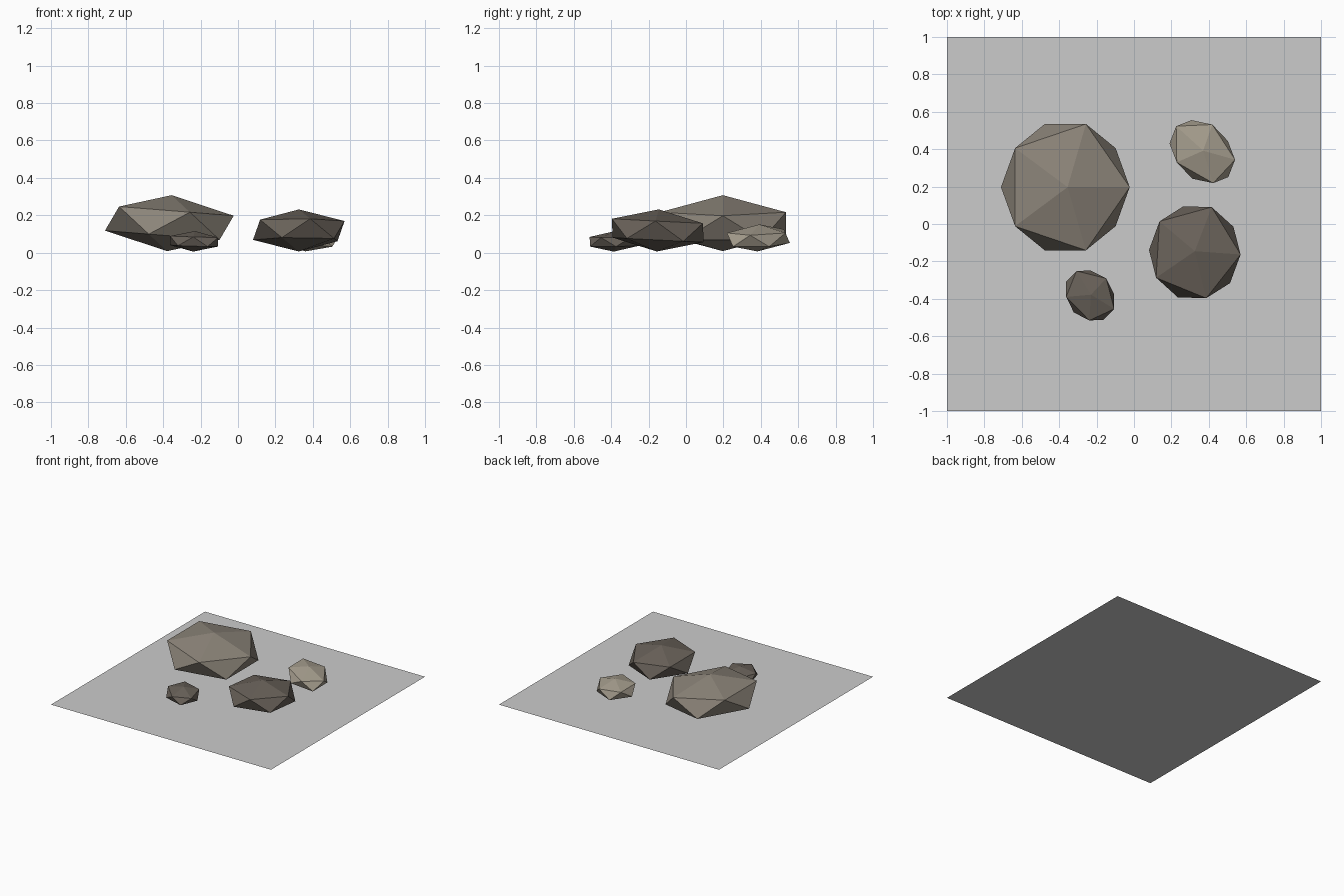
import bpy
from mathutils import Matrix

if "Cube" in bpy.data.objects:
    bpy.data.objects.remove(bpy.data.objects["Cube"])


def material(name, rgb):
    m = bpy.data.materials.new(name)
    m.diffuse_color = (*rgb, 1)
    m.use_nodes = True
    m.node_tree.nodes["Principled BSDF"].inputs["Base Color"].default_value = m.diffuse_color
    return m


# Each stone is a low icosahedron, squashed, skewed and tilted by a 3x3 shape matrix
def rock(name, centre, shape, mat):
    bpy.ops.mesh.primitive_ico_sphere_add(subdivisions=1, radius=1)
    ob = bpy.context.object
    ob.name = name
    ob.data.transform(Matrix(shape).to_4x4())
    ob.location = centre
    ob.data.materials.append(mat)


def tilted(scale, rx=0, ry=0, rz=0):
    rot = Matrix.Rotation(rz, 3, 'Z') @ Matrix.Rotation(ry, 3, 'Y') @ Matrix.Rotation(rx, 3, 'X')
    return rot @ Matrix.Diagonal(scale)


# Flat ground slab
bpy.ops.mesh.primitive_plane_add(size=2)
bpy.context.object.name = "ground_sheet"

mid = material("stone_mid", (0.26, 0.23, 0.19))
dark = material("stone_dark", (0.14, 0.12, 0.10))
light = material("stone_light", (0.38, 0.34, 0.27))

# Four scattered stones
rock("large_rock", (-0.367, 0.197, 0.158), tilted((0.38, 0.397, 0.15), ry=0.08), mid)
rock("medium_rock", (0.325, -0.151, 0.119), tilted((0.274, 0.287, 0.1125), rx=-0.05, rz=-0.06), dark)
rock("small_rock", (0.365, 0.387, 0.079),
     ((0.1935, -0.003, 0.005), (-0.051, 0.184, 0.005), (-0.02, 0.0, 0.072)), light)
rock("pebble", (-0.235, -0.382, 0.061),
     ((0.1415, 0.053, 0.005), (-0.0825, 0.132, 0.004), (-0.005, 0.0, 0.055)), dark)
